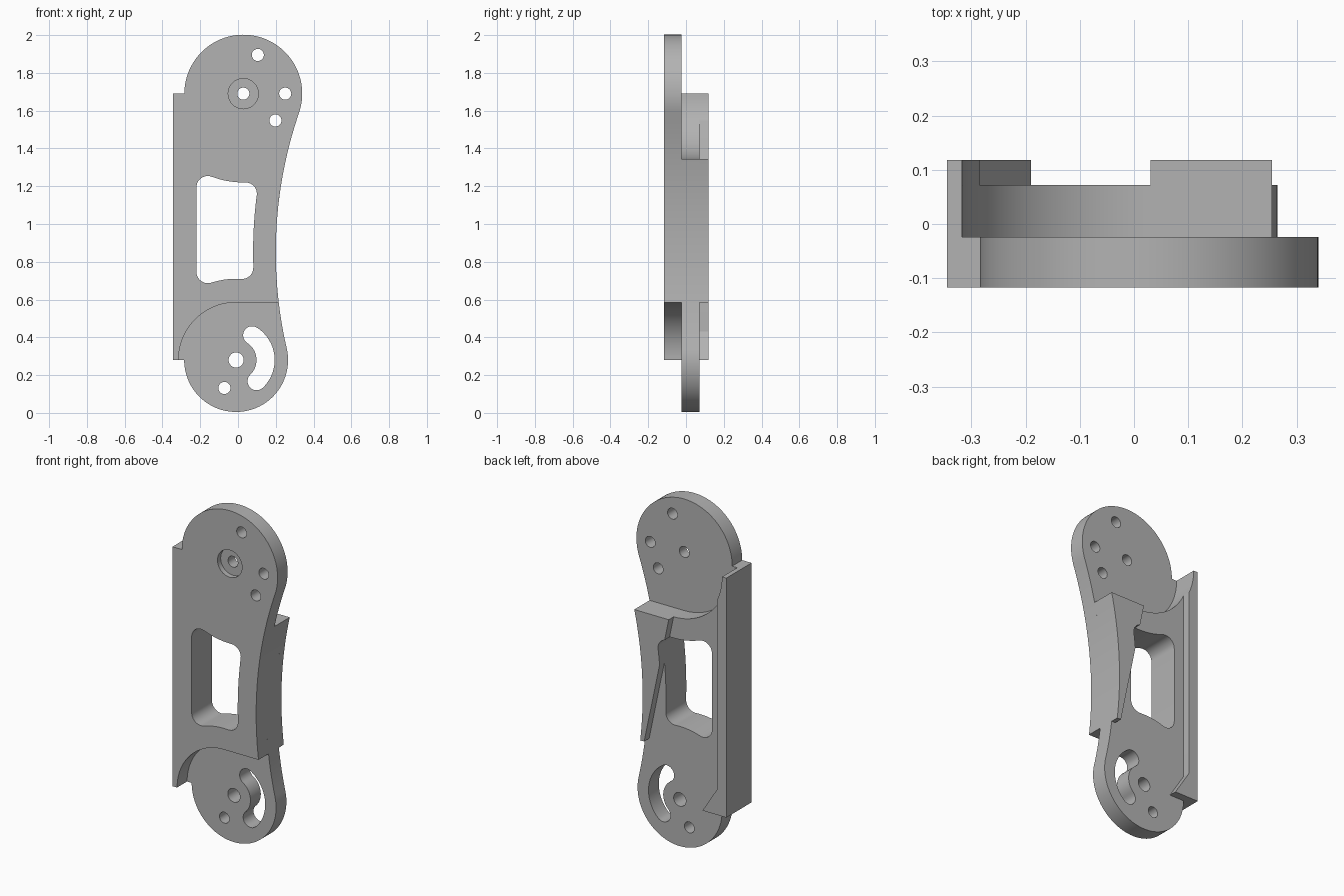
import bpy, bmesh
from math import cos, sin, radians

cube = bpy.data.objects.get("Cube")
if cube:
    bpy.data.objects.remove(cube)

# Single material
GREY = 0.45
grey = bpy.data.materials.new("plain grey")
grey.use_nodes = True
grey.diffuse_color = (GREY, GREY, GREY, 1)
grey.node_tree.nodes["Principled BSDF"].inputs["Base Color"].default_value = (GREY, GREY, GREY, 1)

# Construction centres (x, z) and layer depths (y)
TOP, LOW, SIDE = (0.028, 1.69), (-0.01, 0.28), (2.47, 0.851)
FRONT, MID, REAR, BACK = -0.117, -0.024, 0.072, 0.118
WAIST = 2.27        # radius of the hollow right edge
LEFT = -0.345


def arc(centre, r, a0, a1, n=24):
    steps = [radians(a0 + (a1 - a0) * i / n) for i in range(n + 1)]
    return [(centre[0] + r * cos(a), centre[1] + r * sin(a)) for a in steps]


def circle(centre, r):
    return arc(centre, r, 0, 360, 40)[:-1]


def extrude(name, profile, y0, y1):
    bm = bmesh.new()
    face = bm.faces.new([bm.verts.new((x, y0, z)) for x, z in profile])
    out = bmesh.ops.extrude_face_region(bm, geom=[face])["geom"]
    moved = [g for g in out if isinstance(g, bmesh.types.BMVert)]
    bmesh.ops.translate(bm, verts=moved, vec=(0, y1 - y0, 0))
    bmesh.ops.remove_doubles(bm, verts=bm.verts, dist=0.0002)
    bmesh.ops.recalc_face_normals(bm, faces=bm.faces)
    mesh = bpy.data.meshes.new(name)
    bm.to_mesh(mesh)
    bm.free()
    mesh.materials.append(grey)
    obj = bpy.data.objects.new(name, mesh)
    bpy.context.collection.objects.link(obj)
    return obj


def cutter(name, profile, y0=-0.3, y1=0.3):
    obj = extrude(name, profile, y0, y1)
    obj.hide_render = True
    return obj


# Window with rounded corners, following the neighbouring curves
window = cutter("window_cutter",
                arc((-0.16, 1.194), 0.06, 180, 69, 10)
                + arc(TOP, 0.47, 249.5, 270.5, 12)
                + arc((0.04, 1.16), 0.06, 90, -7, 10)
                + arc(SIDE, 2.39, 173, 181.8, 16)
                + arc((0.021, 0.769), 0.06, 1, -94, 10)
                + arc(LOW, 0.43, 87, 107, 12)
                + arc((-0.16, 0.7465), 0.06, -73, -180, 10))

# Bolt holes and the shallow recess at the upper pivot
upper_holes = [cutter("upper_hole_cutter", circle(c, 0.032))
               for c in (TOP, (0.105, 1.895), (0.25, 1.69), (0.198, 1.548))]
recess = cutter("recess_cutter", circle(TOP, 0.08), -0.3, FRONT + 0.03)
lower_holes = [cutter("lower_pivot_cutter", circle(LOW, 0.04)),
               cutter("lower_hole_cutter", circle((-0.072, 0.132), 0.032))]

# Kidney-shaped slot around the lower pivot
SLOT, HALF, A0, A1 = 0.156, 0.048, -46, 57
end0, end1 = arc(LOW, SLOT, A0, A1, 1)
slot = cutter("slot_cutter",
              arc(LOW, SLOT + HALF, A0, A1)
              + arc(end1, HALF, A1, A1 + 180, 14)[1:]
              + arc(LOW, SLOT - HALF, A1, A0)[1:]
              + arc(end0, HALF, A0 + 180, A0 + 360, 14)[1:-1])

# Front plate with upper round end
front_plate = extrude("front_plate",
                      arc(TOP, 0.312, -18.96, 180, 56)
                      + [(LEFT, 1.69), (LEFT, 0.28)]
                      + arc(LOW, 0.305, 180, 90)
                      + arc(SIDE, WAIST, 186.73, 161.04)[:-1], FRONT, MID)

# Middle plate with lower round end
middle_plate = extrude("middle_plate",
                       arc(LOW, 0.275, 180, 372.97, 56)
                       + arc(SIDE, WAIST, 192.97, 167.43)[1:]
                       + arc(TOP, 0.345, 270, 180)
                       + [(LEFT, 1.69), (LEFT, 0.28)], MID, REAR)

# Raised pads on the back
right_pad = extrude("right_back_pad",
                    arc(SIDE, WAIST, 186.73, 167.43)
                    + [(0.03, 1.345), (0.19, 0.585)], REAR, BACK)
left_rail = extrude("left_back_rail",
                    [(LEFT, 1.69), (LEFT, 0.28), (-0.19, 0.28), (-0.285, 0.43)]
                    + arc(TOP, 0.345, 204.9, 180, 12), REAR, BACK)

# Cut the openings, then bake and shade
cuts = {front_plate: [window, recess] + upper_holes,
        middle_plate: [window, slot] + lower_holes,
        right_pad: [window],
        left_rail: []}
for part, tools in cuts.items():
    for tool in tools:
        mod = part.modifiers.new("cut", "BOOLEAN")
        mod.operation, mod.solver, mod.object = "DIFFERENCE", "EXACT", tool
    bpy.ops.object.select_all(action="DESELECT")
    part.select_set(True)
    bpy.context.view_layer.objects.active = part
    bpy.ops.object.convert(target="MESH")
    bpy.ops.object.shade_smooth_by_angle(angle=radians(30))

for tool in [window, recess, slot] + upper_holes + lower_holes:
    bpy.data.objects.remove(tool)
